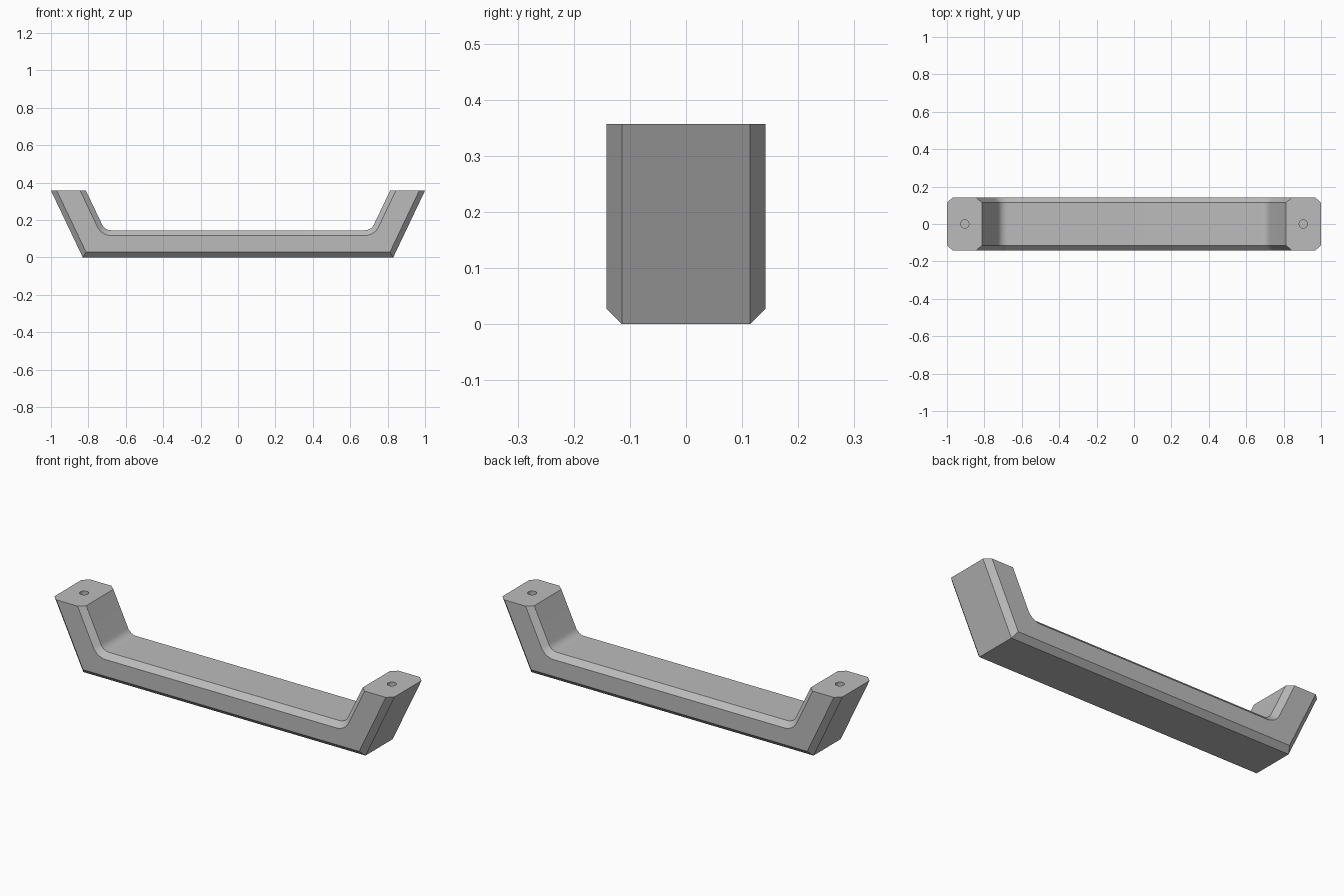
import bpy, bmesh, math

cube = bpy.data.objects.get("Cube")
if cube:
    bpy.data.objects.remove(cube)

HEIGHT = 0.357
HALF_WIDTH = 0.142
CHAMFER = 0.028
FOOT_X = 0.83        # outer corner at the bottom
INNER_TOP_X = 0.813  # inner edge of the mounting face
BAR_TOP = 0.145
FILLET = 0.055
SLOPE = (1 - FOOT_X) / HEIGHT
TURN = math.atan2(1, SLOPE)
ARC_STEPS = 10

grey = bpy.data.materials.new("satin grey")
grey.use_nodes = True
colour = (0.5, 0.5, 0.5, 1)
grey.diffuse_color = colour
grey.node_tree.nodes["Principled BSDF"].inputs["Base Color"].default_value = colour


def half_profile(d):
    """Right half of the side outline, inset by d everywhere but the mounting face."""
    shift = d / math.sin(TURN)
    pts = [(FOOT_X + SLOPE * d - shift, d), (1 - shift, HEIGHT),
           (INNER_TOP_X + shift, HEIGHT)]
    corner_x = INNER_TOP_X - SLOPE * (HEIGHT - BAR_TOP)
    cx = corner_x - FILLET * math.tan(TURN / 2)
    cz = BAR_TOP + FILLET
    r = FILLET + d
    for i in range(ARC_STEPS, -1, -1):
        a = -math.pi / 2 + TURN * i / ARC_STEPS
        pts.append((cx + r * math.cos(a), cz + r * math.sin(a)))
    return pts


# Handle body: four outlines across the width, joined into a chamfered bar
bm = bmesh.new()
rings = []
for y, d in ((-HALF_WIDTH, CHAMFER), (CHAMFER - HALF_WIDTH, 0),
             (HALF_WIDTH - CHAMFER, 0), (HALF_WIDTH, CHAMFER)):
    half = half_profile(d)
    outline = half + [(-x, z) for x, z in reversed(half)]
    rings.append([bm.verts.new((x, y, z)) for x, z in outline])
for a, b in zip(rings, rings[1:]):
    for i in range(len(a)):
        j = (i + 1) % len(a)
        bm.faces.new((a[i], a[j], b[j], b[i]))
bm.faces.new(rings[0])
bm.faces.new(rings[-1])
bmesh.ops.recalc_face_normals(bm, faces=bm.faces)

# Merge each mounting face into one flat polygon
top_edges = [e for e in bm.edges
             if all(f.normal.z > 0.99 and f.calc_center_median().z > HEIGHT - 0.001
                    for f in e.link_faces)]
bmesh.ops.dissolve_edges(bm, edges=top_edges, use_verts=False)
mesh = bpy.data.meshes.new("handle")
bm.to_mesh(mesh)
bm.free()
mesh.materials.append(grey)
handle = bpy.data.objects.new("handle", mesh)
bpy.context.collection.objects.link(handle)
bpy.context.view_layer.objects.active = handle

# Screw holes in the mounting faces
for side in (-1, 1):
    bpy.ops.mesh.primitive_cylinder_add(vertices=32, radius=0.022, depth=0.2,
                                        location=(side * 0.905, 0, HEIGHT))
    cutter = bpy.context.object
    cutter.name = "screw_hole_cutter"
    cutter.hide_render = True
    cutter.data.materials.append(grey)
    bpy.context.view_layer.objects.active = handle
    cut = handle.modifiers.new("screw_hole", "BOOLEAN")
    cut.operation = "DIFFERENCE"
    cut.solver = "EXACT"
    cut.object = cutter
    bpy.ops.object.modifier_apply(modifier=cut.name)
    bpy.data.objects.remove(cutter)

# Smooth the inner fillets, keep the chamfers crisp
bpy.ops.object.select_all(action="DESELECT")
handle.select_set(True)
bpy.context.view_layer.objects.active = handle
bpy.ops.object.shade_smooth_by_angle(angle=math.radians(25))
